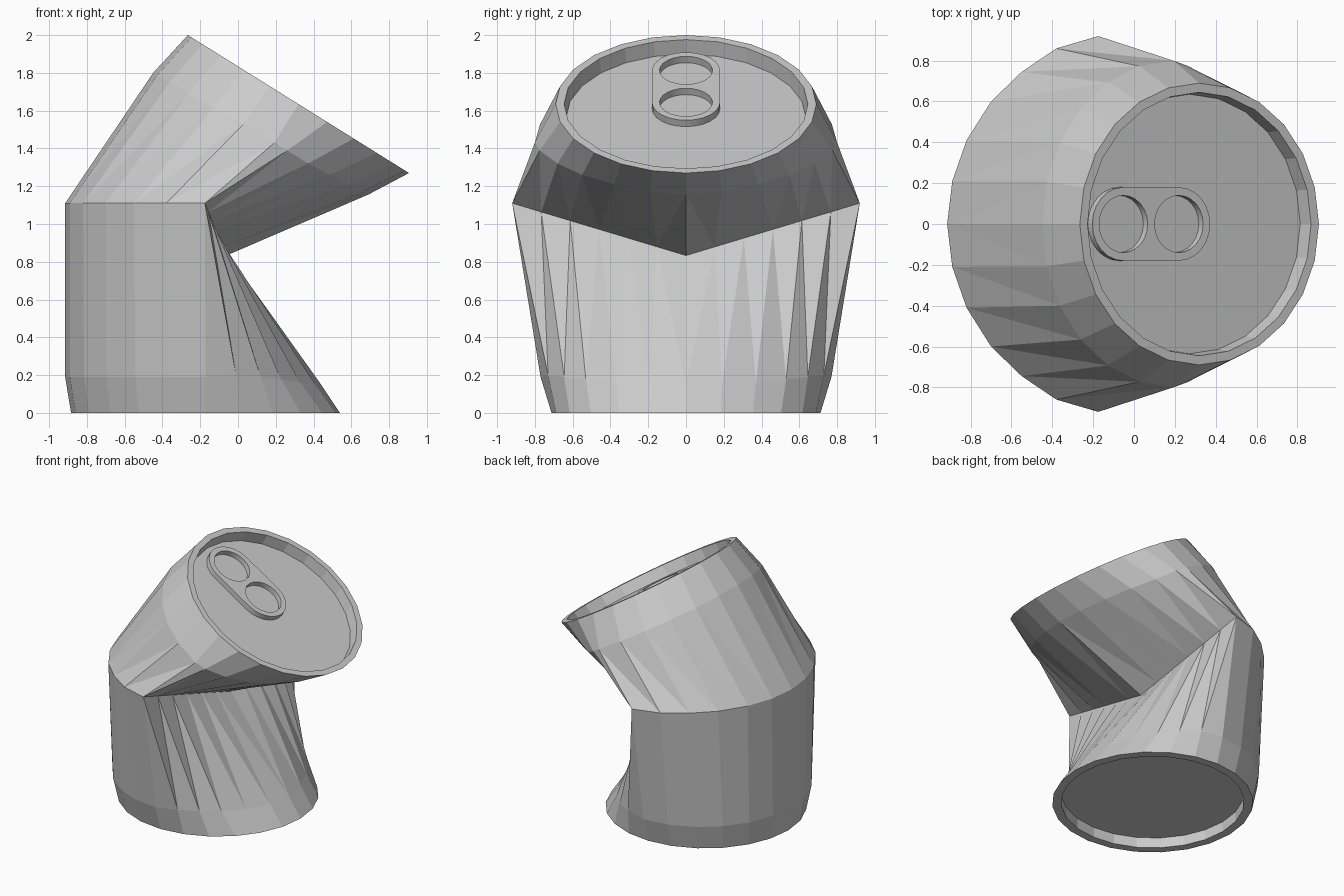
import bpy, bmesh
from math import sin, cos, pi, radians
from mathutils import Matrix, Vector

if "Cube" in bpy.data.objects:
    bpy.data.objects.remove(bpy.data.objects["Cube"])

CX = -0.172                                   # axis of the lower half
LID = Matrix.Translation((0.32, 0, 1.635)) @ Matrix.Rotation(radians(31.95), 4, 'Y')
ANG = [(j - 6) * pi / 12 for j in range(13)]  # left (-90) to dented side (+90)


def circle(r, z):
    """Half ring standing upright on the base."""
    return [Vector((CX + r * sin(a), r * cos(a), z)) for a in ANG]


def lid_circle(r, h):
    """Half ring in the tilted lid plane."""
    return [LID @ Vector((r * sin(a), r * cos(a), h)) for a in ANG]


# lower body ring: round at the left, dented at the right
lower = [Vector((CX + 0.743 * sin(a), 0.77 * cos(a), 0.19)) for a in ANG[:7]]
lower += [Vector(p) for p in ((-0.01, 0.73, 0.20), (0.12, 0.645, 0.19), (0.23, 0.53, 0.175),
                              (0.33, 0.37, 0.16), (0.41, 0.19, 0.15), (0.44, 0, 0.15))]

# middle ring: bulging at the left, straight folded crease at the right
middle = [Vector((-0.175 - dx, y, 1.11)) for dx, y in
          ((0.74, 0), (0.715, 0.21), (0.645, 0.41), (0.525, 0.60),
           (0.375, 0.745), (0.205, 0.86), (0, 0.92))]
middle += [middle[6].lerp(Vector((-0.062, 0, 0.833)), k / 6) for k in range(1, 7)]

# shoulder ring under the lid
shoulder = [LID @ Vector((0.74 * sin(a), 0.80 * cos(a), -0.24 + 0.027 * sin(a))) for a in ANG[:7]]
shoulder += [LID @ Vector(p) for p in ((0.08, 0.775, -0.24), (0.21, 0.68, -0.24), (0.34, 0.55, -0.23),
                                       (0.45, 0.38, -0.22), (0.53, 0.19, -0.215), (0.568, 0, -0.21))]

rings = [circle(0.648, 0.08), circle(0.648, 0), circle(0.712, 0), lower, middle, shoulder,
         lid_circle(0.69, 0), lid_circle(0.645, 0), lid_circle(0.635, -0.085)]

# can body, both halves skinned from the rings
bm = bmesh.new()
for side in (1, -1):
    vs = [[bm.verts.new((p.x, p.y * side, p.z)) for p in r] for r in rings]
    for i, (a, b) in enumerate(zip(vs, vs[1:])):
        for j in range(12):
            if i == 3 and j >= 6:
                faces = [(a[j], a[j+1], b[j]), (a[j+1], b[j+1], b[j])]
            elif i == 4:
                faces = [(a[j], a[j+1], b[j+1]), (a[j], b[j+1], b[j])]
            else:
                faces = [(a[j], a[j+1], b[j+1], b[j])]
            for f in faces:
                bm.faces.new(f)
    bm.faces.new(vs[0])
    bm.faces.new(vs[-1])
bmesh.ops.remove_doubles(bm, verts=bm.verts[:], dist=0.0005)
bmesh.ops.recalc_face_normals(bm, faces=bm.faces[:])
me = bpy.data.meshes.new("can_body")
bm.to_mesh(me)
bm.free()
bpy.context.collection.objects.link(bpy.data.objects.new("can_body", me))

# pull tab: rounded plate with two round holes
cu = bpy.data.curves.new("pull_tab", 'CURVE')
cu.dimensions = '2D'
cu.fill_mode = 'BOTH'
cu.extrude = 0.021


def loop(pts):
    s = cu.splines.new('POLY')
    s.points.add(len(pts) - 1)
    for q, (x, y) in zip(s.points, pts):
        q.co = (x, y, 0, 1)
    s.use_cyclic_u = True


U0, U1 = -0.41, -0.09
loop([(U1 + 0.18 * cos(t * pi / 12), 0.18 * sin(t * pi / 12)) for t in range(-6, 7)] +
     [(U0 + 0.18 * cos(t * pi / 12), 0.18 * sin(t * pi / 12)) for t in range(6, 19)])
for u in (U0, U1):
    loop([(u + 0.14 * cos(t * pi / 12), 0.14 * sin(t * pi / 12)) for t in range(24)])
tab = bpy.data.objects.new("pull_tab", cu)
bpy.context.collection.objects.link(tab)
tab.matrix_world = LID @ Matrix.Translation((0, 0, -0.066))
bpy.context.view_layer.objects.active = tab
tab.select_set(True)
bpy.ops.object.convert(target='MESH')
